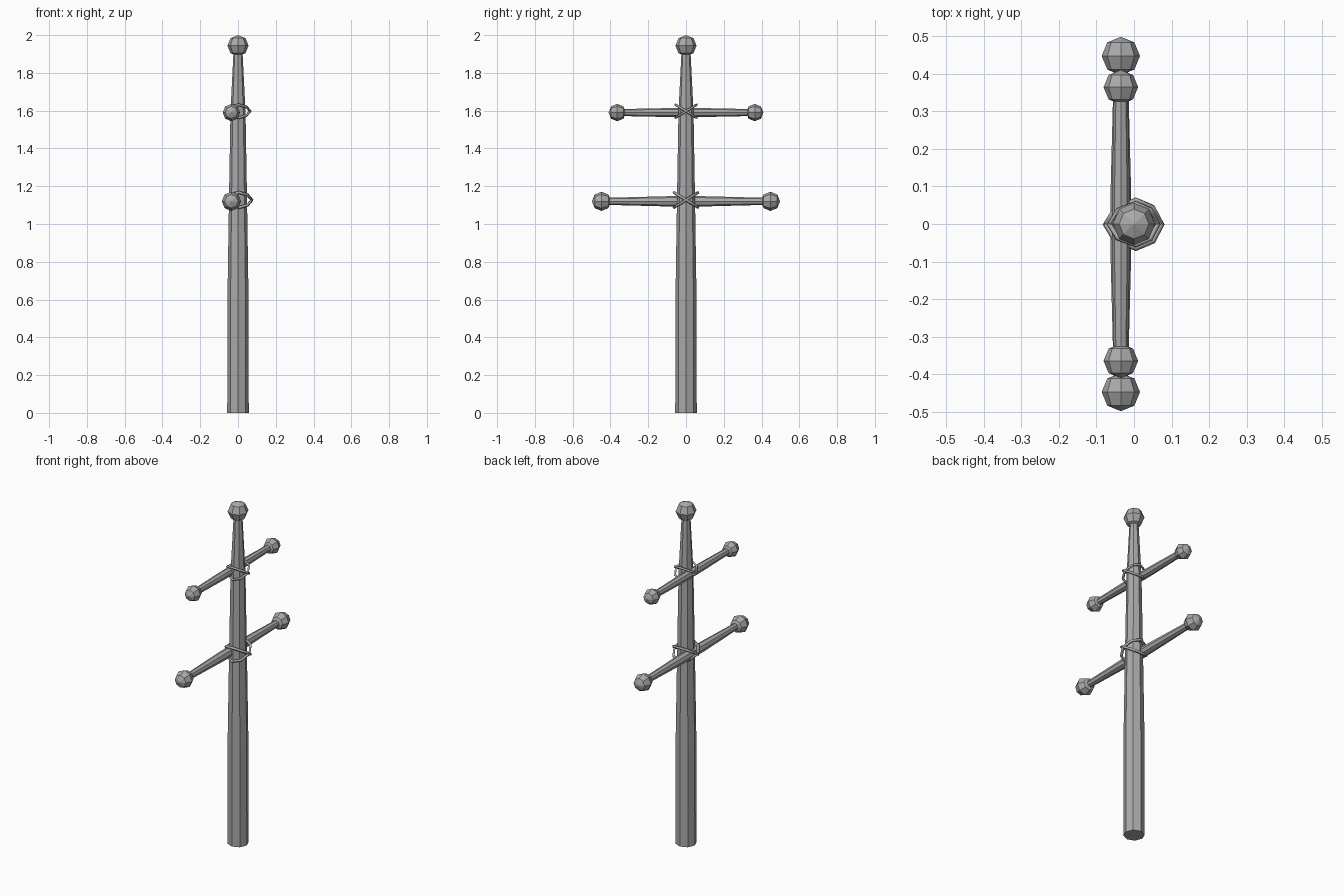
import bpy
import bmesh
import math
from mathutils import Matrix, Vector

if "Cube" in bpy.data.objects:
    bpy.data.objects.remove(bpy.data.objects["Cube"])

grey = bpy.data.materials.new("weathered grey")
grey.use_nodes = True
grey.diffuse_color = (0.4, 0.4, 0.4, 1)
grey.node_tree.nodes["Principled BSDF"].inputs["Base Color"].default_value = (0.4, 0.4, 0.4, 1)

SIDES = 8
BAR_X = -0.035


def finish(name, bm, matrix):
    bmesh.ops.transform(bm, matrix=matrix, verts=bm.verts)
    bmesh.ops.recalc_face_normals(bm, faces=bm.faces)
    mesh = bpy.data.meshes.new(name)
    bm.to_mesh(mesh)
    bm.free()
    mesh.materials.append(grey)
    obj = bpy.data.objects.new(name, mesh)
    bpy.context.collection.objects.link(obj)
    return obj


def pole(name, profile, matrix=Matrix()):
    """Faceted tapered pole along z from (radius, height) pairs."""
    bm = bmesh.new()
    rings = []
    for r, z in profile:
        rings.append([bm.verts.new((r * math.cos(a), r * math.sin(a), z))
                      for a in (math.tau * i / SIDES for i in range(SIDES))])
    for low, high in zip(rings, rings[1:]):
        for i in range(SIDES):
            j = (i + 1) % SIDES
            bm.faces.new((low[i], low[j], high[j], high[i]))
    bm.faces.new(rings[0])
    bm.faces.new(rings[-1])
    return finish(name, bm, matrix)


def knob(name, radius, matrix):
    """Coarse faceted ball with its pole along z."""
    bm = bmesh.new()
    bmesh.ops.create_uvsphere(bm, u_segments=SIDES, v_segments=4, radius=radius)
    return finish(name, bm, matrix)


def rope(name, z, scale, tilt):
    """Slanted closed loop of rope around mast and crossbar."""
    half = [(0.074, 0), (0.05, 0.045), (0.005, 0.064), (-0.05, 0.042), (-0.076, 0)]
    loop = half + [(x, -y) for x, y in half[-2:0:-1]]
    curve = bpy.data.curves.new(name, "CURVE")
    curve.dimensions = "3D"
    curve.bevel_depth = 0.008 * scale
    curve.bevel_resolution = 0
    spline = curve.splines.new("POLY")
    spline.points.add(len(loop) - 1)
    for point, (x, y) in zip(spline.points, loop):
        point.co = (x * scale, y * scale, z + tilt * y * scale, 1)
    spline.use_cyclic_u = True
    curve.materials.append(grey)
    obj = bpy.data.objects.new(name, curve)
    bpy.context.collection.objects.link(obj)


# Upright mast and its top knob
pole("mast", [(0.057, 0), (0.056, 0.6), (0.048, 1.12), (0.04, 1.59), (0.023, 1.93)])
knob("mast_knob", 0.056, Matrix.Translation((0, 0, 1.944)))

# Crossbars with end knobs and crossed rope lashings
for label, z, reach, size, scale in (("lower", 1.12, 0.447, 0.051, 1.0),
                                     ("upper", 1.59, 0.364, 0.046, 0.87)):
    place = Matrix.Translation((BAR_X, 0, z)) @ Matrix.Rotation(-math.pi / 2, 4, "X")
    thick = 0.027 * scale
    pole(label + "_crossbar", [(0.018, -reach), (thick, -0.1), (thick, 0.1), (0.018, reach)], place)
    for side, sign in (("front", -1), ("back", 1)):
        end = Matrix.Translation(Vector((0, 0, sign * reach)))
        knob(f"{label}_{side}_knob", size, place @ end)
    for way, tilt in (("rising", 0.62), ("falling", -0.62)):
        rope(f"{label}_{way}_lashing", z + 0.007, scale, tilt)
